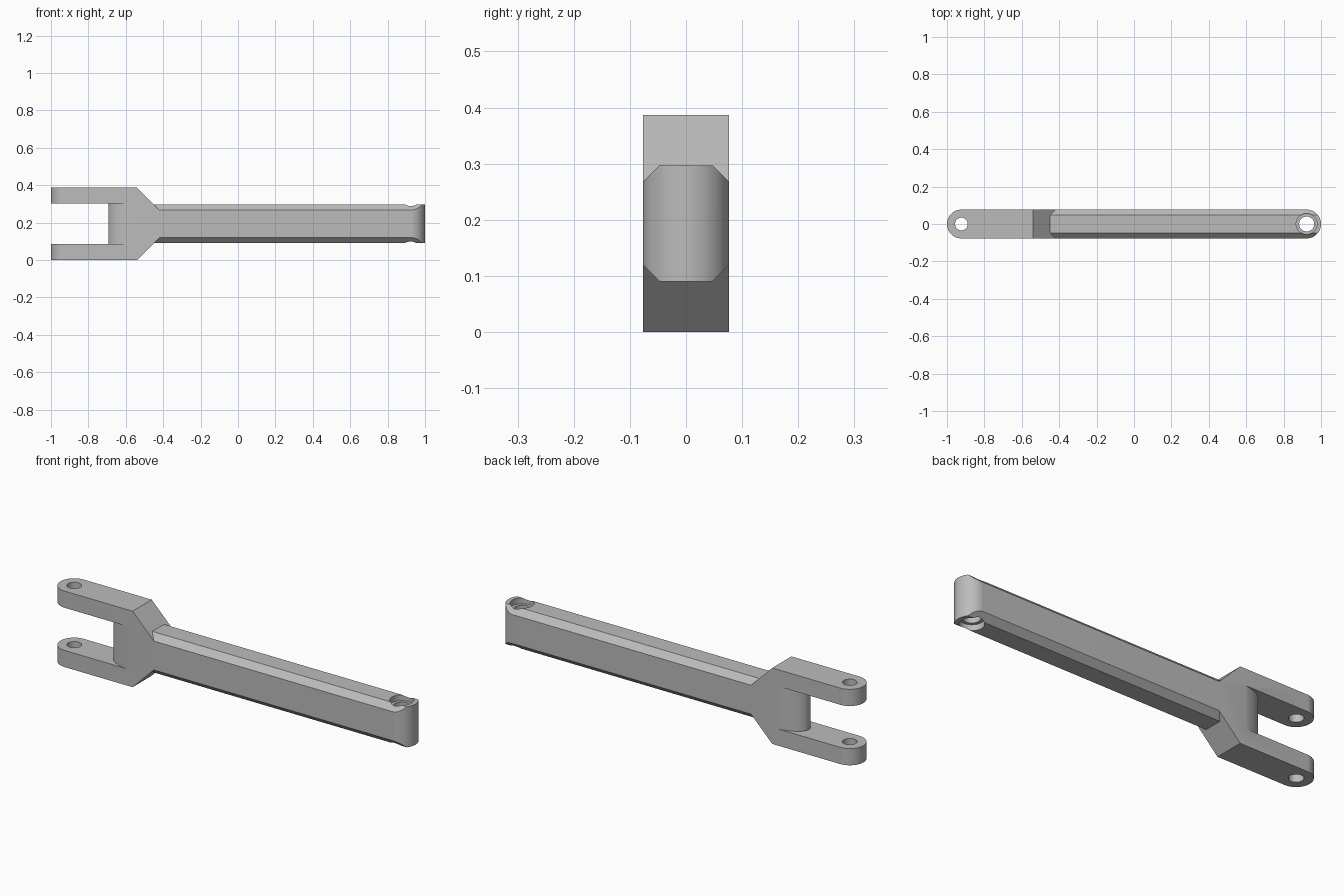
import bpy, bmesh, math
from mathutils import Vector

cube = bpy.data.objects.get("Cube")
if cube:
    bpy.data.objects.remove(cube, do_unlink=True)

HALF = 0.077            # half the arm's thickness, also the end radius
PIVOT = 1 - HALF        # distance of both pin holes from the middle
MID = 0.1935            # height of the centre line

steel = bpy.data.materials.new("plain_grey")
steel.use_nodes = True
grey = (0.5, 0.5, 0.5, 1)
steel.diffuse_color = grey
steel.node_tree.nodes["Principled BSDF"].inputs["Base Color"].default_value = grey


def prism(name, outline, direction):
    """Closed outline of 3D points pushed along a direction."""
    bm = bmesh.new()
    face = bm.faces.new([bm.verts.new(p) for p in outline])
    moved = bmesh.ops.extrude_face_region(bm, geom=[face])["geom"]
    bmesh.ops.translate(bm, vec=Vector(direction),
                        verts=[v for v in moved if isinstance(v, bmesh.types.BMVert)])
    bmesh.ops.recalc_face_normals(bm, faces=bm.faces)
    mesh = bpy.data.meshes.new(name)
    bm.to_mesh(mesh)
    bm.free()
    mesh.materials.append(steel)
    obj = bpy.data.objects.new(name, mesh)
    bpy.context.collection.objects.link(obj)
    return obj


def arc(cx, rx, ry, start, end, steps):
    angles = [math.radians(start + (end - start) * i / steps) for i in range(steps + 1)]
    return [(cx + rx * math.cos(a), ry * math.sin(a)) for a in angles]


def upright(name, plan, low, high):
    return prism(name, [(x, y, low) for x, y in plan], (0, 0, high - low))


def combine(target, tool, operation):
    """Apply a boolean and discard the tool."""
    tool.hide_render = True
    mod = target.modifiers.new("combine", 'BOOLEAN')
    mod.operation, mod.solver, mod.object = operation, 'EXACT', tool
    bpy.context.view_layer.objects.active = target
    bpy.ops.object.modifier_apply(modifier=mod.name)
    bpy.data.objects.remove(tool, do_unlink=True)


def bore(target, x, radius, low, high):
    plan = arc(x, radius, radius, 0, 360, 48)[:-1]
    combine(target, upright("bore_cutter", plan, low, high), 'DIFFERENCE')


# Fork block with sloping shoulders
half_side = [(-1.1, 0.1935), (-0.54, 0.1935), (-0.42, 0.0735)]
side = [(x, MID + h) for x, h in half_side] + [(x, MID - h) for x, h in reversed(half_side)]
arm = prism("fork_arm", [(x, -0.1, z) for x, z in side], (0, 0.2, 0))

# Bar with bevelled long edges
half_section = [(-0.12, 0.0305), (-0.047, 0.1035), (0.047, 0.1035), (0.12, 0.0305)]
section = ([(y, MID + h) for y, h in half_section]
           + [(y, MID - h) for y, h in reversed(half_section)])
bar = prism("bar", [(-0.5, y, z) for y, z in section], (1.6, 0, 0))
combine(arm, bar, 'UNION')

# Trim to the round-ended plan shape
plan = arc(PIVOT, HALF, HALF, -90, 90, 40) + arc(-PIVOT, HALF, HALF, 90, 270, 40)
combine(arm, upright("plan_trim", plan, -0.1, 0.5), 'INTERSECT')

# Gap between the prongs, leaving a rounded web
gap = ([(-1.1, -0.1), (-0.53, -0.1)] + arc(-0.53, 0.163, 0.08, 270, 90, 40)
       + [(-0.53, 0.1), (-1.1, 0.1)])
combine(arm, upright("gap_cutter", gap, 0.085, 0.302), 'DIFFERENCE')

# Pin holes, and a shallow recess on both faces of the bar end
bore(arm, -PIVOT, 0.034, -0.1, 0.5)
bore(arm, PIVOT, 0.04, -0.1, 0.5)
bore(arm, PIVOT, 0.056, 0.267, 0.5)
bore(arm, PIVOT, 0.056, -0.1, 0.12)

# Smooth the round surfaces, keep the edges crisp
bpy.ops.object.select_all(action='DESELECT')
arm.select_set(True)
bpy.context.view_layer.objects.active = arm
bpy.ops.object.shade_smooth_by_angle(angle=math.radians(25))
